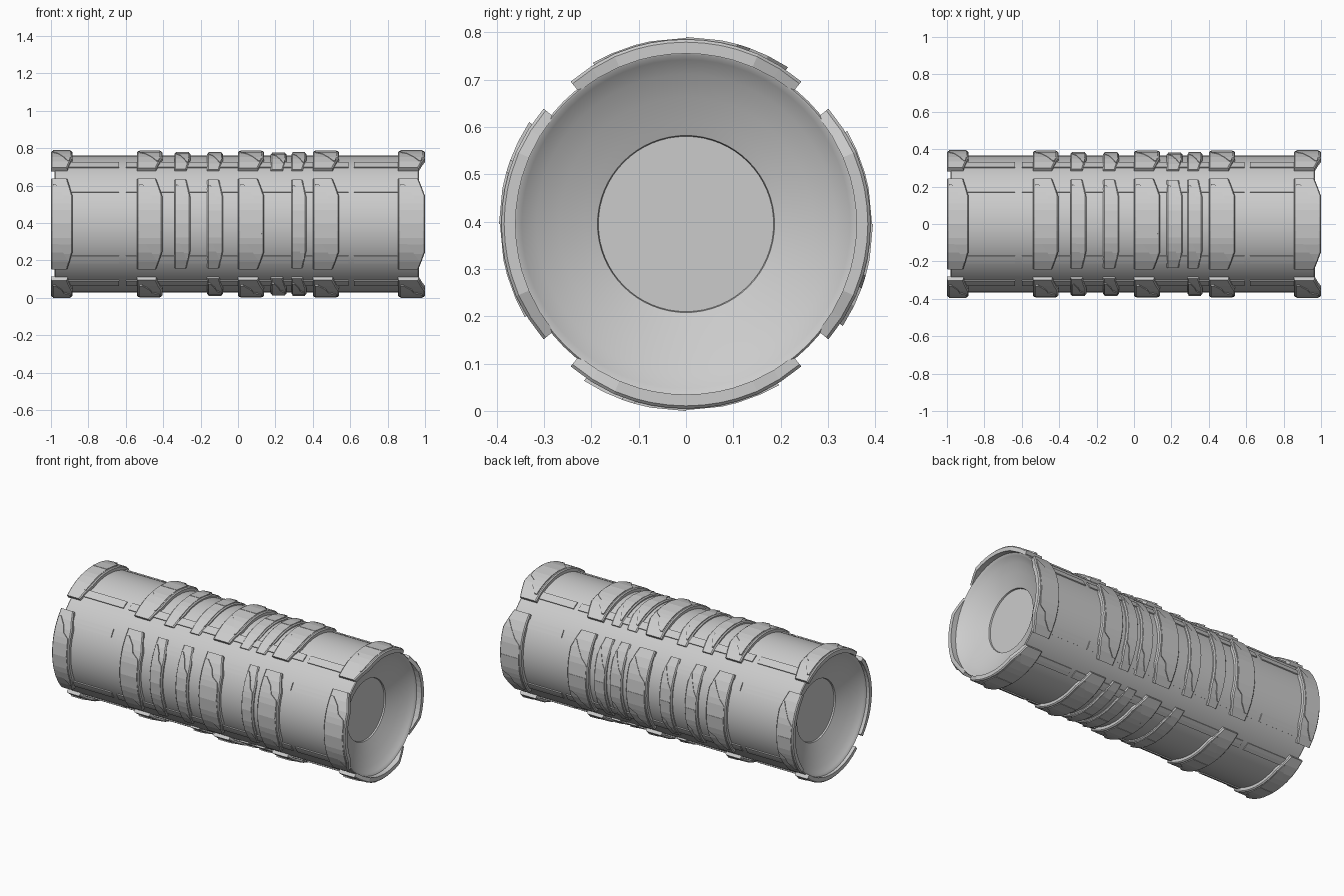
import bpy, bmesh
from math import sin, cos, radians

if "Cube" in bpy.data.objects:
    bpy.data.objects.remove(bpy.data.objects["Cube"])

CZ = 0.395      # height of the barrel axis
BODY_R = 0.366


def finish(name, bm):
    bmesh.ops.recalc_face_normals(bm, faces=bm.faces)
    me = bpy.data.meshes.new(name)
    bm.to_mesh(me)
    bm.free()
    ob = bpy.data.objects.new(name, me)
    bpy.context.collection.objects.link(ob)
    return ob


def on_ring(x, r, deg):
    a = radians(deg)
    return (x, r * sin(a), CZ + r * cos(a))


def lathe(name, profile, n=64):
    bm = bmesh.new()
    rings = [[bm.verts.new(on_ring(x, r, 360 * i / n)) for i in range(n)] for x, r in profile]
    for a, b in zip(rings, rings[1:]):
        for i in range(n):
            j = (i + 1) % n
            bm.faces.new((a[i], a[j], b[j], b[i]))
    bm.faces.new(rings[0])
    bm.faces.new(rings[-1])
    return finish(name, bm)


def curved_plate(bm, base, rows, r_in, bevel=0.0):
    """Curved slab with bevelled long edges; rows are (angle, x0, x1, outer radius)."""
    secs = []
    for t, x0, x1, r in rows:
        pts = [(x0, r_in), (x1, r_in), (x1, r), (x0, r)]
        if bevel:
            pts[2:] = [(x1, r - bevel), (x1 - bevel, r), (x0 + bevel, r), (x0, r - bevel)]
        secs.append([bm.verts.new(on_ring(x, q, base + t)) for x, q in pts])
    for a, b in zip(secs, secs[1:]):
        n = len(a)
        for i in range(n):
            j = (i + 1) % n
            bm.faces.new((a[i], a[j], b[j], b[i]))
    bm.faces.new(secs[0])
    bm.faces.new(secs[-1])


# Barrel body with a dished recess and flat disc at each end
dish = [(0.868, 0.185), (0.877, 0.187), (0.888, 0.215), (0.91, 0.268), (0.935, 0.316),
        (0.956, 0.347), (0.967, 0.358), (0.968, 0.362), (0.963, BODY_R)]
body = lathe("barrel_body", [(-x - 0.012, r) for x, r in dish] + [(x, r) for x, r in reversed(dish)])
bpy.context.view_layer.objects.active = body
body.select_set(True)
bpy.ops.object.shade_smooth_by_angle(angle=radians(35))
body.select_set(False)

# Armour bands: (x start, x end, outer radius)
BANDS = [(-1.0, -0.885, 0.395), (-0.54, -0.405, 0.394), (-0.34, -0.255, 0.386),
         (-0.165, -0.08, 0.384), (0.0, 0.14, 0.394), (0.175, 0.26, 0.382),
         (0.285, 0.365, 0.384), (0.4, 0.54, 0.394), (0.855, 1.0, 0.395)]
SIDES = {"top": (0, None), "back": (90, None), "bottom": (180, 2), "front": (270, 5)}
# Raised inlay outlines: (angle, fraction start, fraction end)
UPPER = [(0, .09, .9), (11, .09, .92), (16, .09, .88), (20, .09, .6), (26, .09, .5), (33, .09, .2)]
LOWER = [(-30, .78, .86), (-24, .6, .9), (-16, .35, .91), (-11, .09, .91), (0, .09, .9)]

for side, (base, skipped) in SIDES.items():
    plates, inlays, rails = bmesh.new(), bmesh.new(), bmesh.new()
    for k, (x0, x1, r) in enumerate(BANDS):
        if k == skipped:
            continue
        w = x1 - x0
        # plate with its right-hand corners cut back towards both ends
        rows = []
        for t in (-39, -31, -23, -16, -11, -5.5, 0, 5.5, 11, 16, 23, 31, 39):
            cut = max(0, abs(t) - 23) / 16
            rows.append((t, x0, x1 - 0.24 * w * cut, r - 0.005 - 0.003 * cut))
        curved_plate(plates, base, rows, 0.36, 0.006)
        # stepped relief on the plate face
        for outline, top in ((UPPER, r), (LOWER, r - 0.002)):
            curved_plate(inlays, base, [(t, x0 + a * w, x0 + b * w, top) for t, a, b in outline],
                         r - 0.012)
    # twin thin rails under the plates
    for s in (-1, 1):
        for x0, x1 in ((-0.975, -0.635), (-0.6, 0.59), (0.62, 0.96)):
            curved_plate(rails, base, [(s * 31 + d, x0, x1, BODY_R + 0.006)
                                       for d in (-3.7, 0, 3.7)], 0.36)
    finish(side + "_plates", plates)
    finish(side + "_plate_inlays", inlays)
    finish(side + "_rails", rails)
